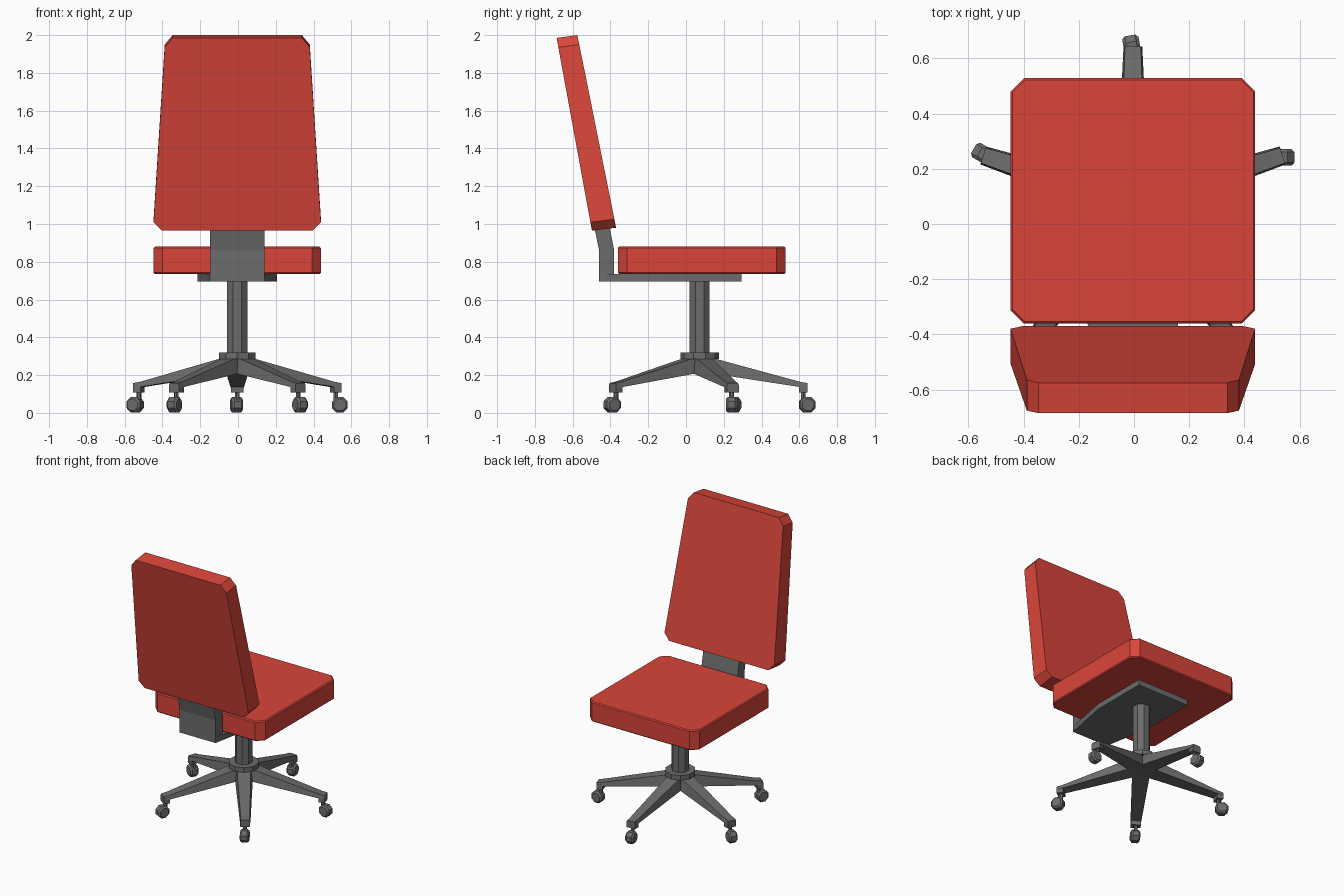
import bpy, bmesh, math
from mathutils import Matrix

if "Cube" in bpy.data.objects:
    bpy.data.objects.remove(bpy.data.objects["Cube"])

CX, CY = -0.004, 0.072      # axis of the swivel base


def material(name, rgb):
    m = bpy.data.materials.new(name)
    m.diffuse_color = (*rgb, 1)
    m.use_nodes = True
    m.node_tree.nodes["Principled BSDF"].inputs["Base Color"].default_value = m.diffuse_color
    return m


RED = material("red upholstery", (0.70, 0.06, 0.042))
GREY = material("dark grey frame", (0.15, 0.15, 0.15))


def loft(name, rings, mat, bevel=0.0, matrix=None):
    """Skin a list of equal-length vertex rings and cap both ends."""
    bm = bmesh.new()
    vr = [[bm.verts.new(p) for p in r] for r in rings]
    n = len(rings[0])
    for a, b in zip(vr, vr[1:]):
        for i in range(n):
            j = (i + 1) % n
            bm.faces.new((a[i], a[j], b[j], b[i]))
    bm.faces.new(vr[0][::-1])
    bm.faces.new(vr[-1])
    bmesh.ops.recalc_face_normals(bm, faces=bm.faces)
    if matrix:
        bm.transform(matrix)
    me = bpy.data.meshes.new(name)
    bm.to_mesh(me)
    bm.free()
    me.materials.append(mat)
    ob = bpy.data.objects.new(name, me)
    bpy.context.collection.objects.link(ob)
    if bevel:
        mod = ob.modifiers.new("soft edge", 'BEVEL')
        mod.width = bevel
        mod.segments = 1
        mod.limit_method = 'ANGLE'
        mod.angle_limit = math.radians(60)
    return ob


def circle(r, n, z, cx=0.0, cy=0.0):
    return [(cx + r * math.cos(math.tau * (i + .5) / n),
             cy + r * math.sin(math.tau * (i + .5) / n), z) for i in range(n)]


def section(r, half_top, half_bottom, zt, zb):
    """Cross-section of a leg at radius r along +x."""
    return [(r, -half_bottom, zb), (r, half_bottom, zb), (r, half_top, zt), (r, -half_top, zt)]


# Seat cushion with cut corners
def seat_ring(z):
    x, y0, y1, c = 0.443, -0.36, 0.528, 0.048
    pts = [(x, y0 + c), (x, y1 - c), (x - c, y1)]
    pts += [(-px, py) for px, py in pts[::-1]] + [(c - x, y0), (x - c, y0)]
    return [(px + CX, py, z) for px, py in pts]


loft("seat", [seat_ring(0.735), seat_ring(0.88)], RED, 0.007)

# Leaning, tapered backrest
half = [(0.40, 0.0), (0.443, 0.045), (0.384, 0.97), (0.342, 1.02)]
outline = half + [(-x, h) for x, h in half[::-1]]
back = [(x + CX, -0.498 - 0.187 * h / 1.02, 0.965 + h) for x, h in outline]
front = [(x + CX, -0.370 - 0.205 * h / 1.02, 0.98 + h) for x, h in outline]
loft("backrest", [back, front], RED)

# Bracket plate under the seat, tapering to the rear
plate = [(0.21, 0.295), (0.21, -0.12), (0.145, -0.46)]
plate += [(-x, y) for x, y in plate[::-1]]
loft("seat_plate", [[(x + CX, y, z) for x, y in plate] for z in (0.695, 0.736)], GREY)

# Bent upright that carries the backrest
upright = [(-0.46, 0.696), (-0.38, 0.696), (-0.38, 0.86), (-0.408, 1.0), (-0.489, 1.0), (-0.46, 0.86)]
loft("back_support", [[(CX + s * 0.145, y, z) for y, z in upright] for s in (-1, 1)], GREY)

# Column and hub
loft("column", [circle(0.058, 8, z, CX, CY) for z in (0.30, 0.70)], GREY)
loft("hub", [circle(0.102, 10, z, CX, CY) for z in (0.285, 0.32)], GREY)

# Five legs, each with a caster; casters are swivelled a little
swivel = [10, -12, 8, -8, -18]
for k in range(5):
    a = math.radians(90 + 72 * k)
    M = Matrix.Translation((CX, CY, 0)) @ Matrix.Rotation(a, 4, 'Z')
    loft(f"leg_{k}", [section(0.0, .045, .058, .297, .212),
                      section(0.09, .045, .057, .285, .205),
                      section(0.53, .030, .036, .165, .137),
                      section(0.57, .028, .034, .158, .135)], GREY, matrix=M)
    loft(f"leg_end_{k}", [section(r, .033, .033, .150, .107) for r in (.527, .57)], GREY, matrix=M)
    C = M @ Matrix.Translation((0.548, 0, 0)) @ Matrix.Rotation(math.radians(swivel[k]), 4, 'Z')
    loft(f"caster_stem_{k}", [circle(0.013, 6, z) for z in (0.05, 0.11)], GREY, matrix=C)
    W = C @ Matrix.Translation((0.022, 0, 0.043)) @ Matrix.Rotation(math.pi / 2, 4, 'X')
    loft(f"caster_wheel_{k}", [circle(r, 8, z) for r, z in
                               ((.034, -.03), (.045, -.019), (.045, .019), (.034, .03))], GREY, matrix=W)
